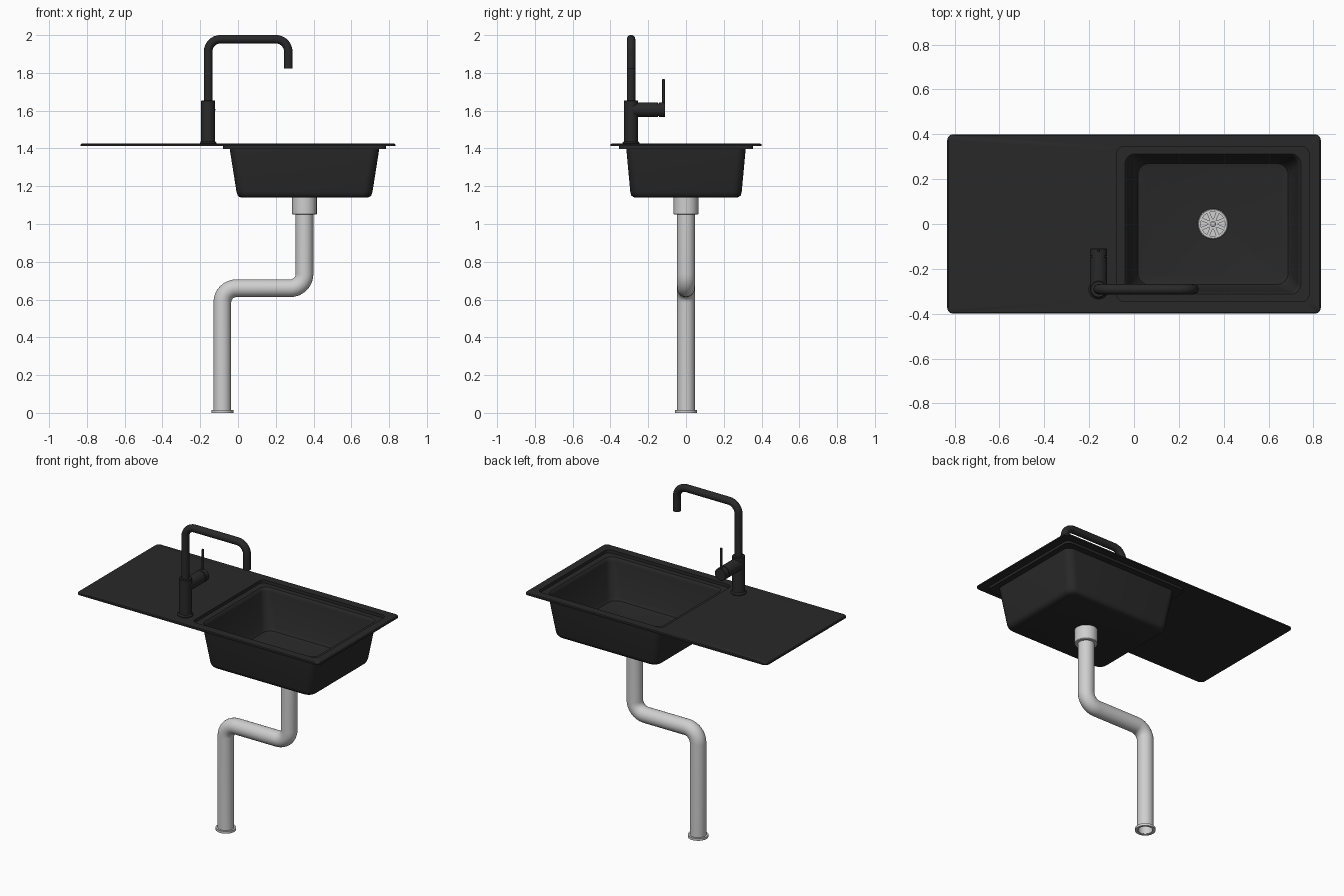
import bpy, bmesh, math
from mathutils import Vector, Matrix

if "Cube" in bpy.data.objects:
    bpy.data.objects.remove(bpy.data.objects["Cube"])


def material(name, v):
    m = bpy.data.materials.new(name)
    m.diffuse_color = (v, v, v, 1)
    m.use_nodes = True
    m.node_tree.nodes["Principled BSDF"].inputs["Base Color"].default_value = m.diffuse_color
    return m


BLACK = material("matt_black", 0.022)
GREY = material("light_grey", 0.62)


def finish(name, bm, mat, angle=35):
    bmesh.ops.recalc_face_normals(bm, faces=bm.faces)
    me = bpy.data.meshes.new(name)
    bm.to_mesh(me)
    bm.free()
    ob = bpy.data.objects.new(name, me)
    bpy.context.collection.objects.link(ob)
    me.materials.append(mat)
    bpy.ops.object.select_all(action='DESELECT')
    ob.select_set(True)
    bpy.context.view_layer.objects.active = ob
    bpy.ops.object.shade_smooth_by_angle(angle=math.radians(angle))
    return ob


def loft(bm, rings, cap=True, closed=False):
    """Skin a list of point rings of equal length."""
    vs = [[bm.verts.new(p) for p in r] for r in rings]
    n = len(vs[0])
    pairs = list(zip(vs, vs[1:])) + ([(vs[-1], vs[0])] if closed else [])
    for a, b in pairs:
        for i in range(n):
            j = (i + 1) % n
            bm.faces.new((a[i], a[j], b[j], b[i]))
    if cap and not closed:
        bm.faces.new(vs[0])
        bm.faces.new(vs[-1])


def round_rect(cx, hx, hy, r, z, seg=6):
    pts = []
    for k, (sx, sy) in enumerate(((1, 1), (-1, 1), (-1, -1), (1, -1))):
        for i in range(seg + 1):
            a = math.pi / 2 * (k + i / seg)
            pts.append((cx + sx * (hx - r) + r * math.cos(a),
                        sy * (hy - r) + r * math.sin(a), z))
    return pts


def lathe(name, profile, mat, origin, axis='Z', n=32, closed=False):
    """Turn a (radius, height) profile around an axis."""
    rot = Matrix.Rotation(-math.pi / 2, 3, 'X') if axis == 'Y' else Matrix.Identity(3)
    bm = bmesh.new()
    loft(bm, [[Vector(origin) + rot @ Vector((r * math.cos(2 * math.pi * i / n),
                                              r * math.sin(2 * math.pi * i / n), h))
               for i in range(n)] for r, h in profile], closed=closed)
    return finish(name, bm, mat)


def fillet(points, radius, seg=8):
    """Round the inner corners of a right-angled path in the xz plane."""
    pts = [Vector(p) for p in points]
    out = [pts[0]]
    for a, b, c in zip(pts, pts[1:], pts[2:]):
        u, v = (a - b).normalized(), (c - b).normalized()
        centre = b + (u + v) * radius
        for i in range(seg + 1):
            t = math.pi / 2 * i / seg
            out.append(centre - v * radius * math.cos(t) - u * radius * math.sin(t))
    return out + [pts[-1]]


def tube(name, path, radius, mat, wall=0.0, n=24):
    def rings(r):
        res = []
        for i, p in enumerate(path):
            t = (path[min(i + 1, len(path) - 1)] - path[max(i - 1, 0)]).normalized()
            if i in (0, len(path) - 1):
                t = Vector((0, 0, round(t.z)))
            y = Vector((0, 1, 0))
            s = t.cross(y)
            res.append([p + r * (math.cos(2 * math.pi * k / n) * y +
                                 math.sin(2 * math.pi * k / n) * s) for k in range(n)])
        return res
    bm = bmesh.new()
    if wall:
        loft(bm, rings(radius) + rings(radius - wall)[::-1], closed=True)
    else:
        loft(bm, rings(radius))
    return finish(name, bm, mat)


# Sink: drainer plate, recessed ledge and bowl in one skin
C = 0.352
bm = bmesh.new()
loft(bm, [round_rect(*r) for r in (
    (C, .315, .250, .03, 1.160),    # bowl floor
    (C, .335, .270, .05, 1.165),
    (C, .348, .282, .06, 1.185),
    (C, .380, .303, .04, 1.385),    # bowl wall
    (C, .383, .306, .04, 1.398),
    (C, .392, .313, .045, 1.406),   # ledge
    (C, .428, .345, .03, 1.406),
    (C, .428, .345, .03, 1.425),    # plate top
    (0, .828, .395, .025, 1.425),
    (0, .833, .400, .028, 1.421),
    (0, .833, .400, .028, 1.413),   # plate underside
    (C, .432, .355, .03, 1.413),
    (C, .432, .355, .03, 1.398),    # flange
    (C, .396, .316, .045, 1.398),
    (C, .360, .295, .05, 1.170),    # outer bowl
    (C, .354, .290, .05, 1.152),
    (C, .344, .280, .045, 1.143),
    (C, .328, .264, .03, 1.139))])
finish("sink_bowl_and_drainer", bm, BLACK)

# Drain strainer: base, rim, hub and spokes
DX = 0.352
lathe("strainer_base", [(.064, 1.155), (.064, 1.163)], GREY, (DX, 0, 0))
lathe("strainer_rim", [(.068, 1.157), (.068, 1.168), (.064, 1.171), (.054, 1.171), (.054, 1.160)],
      GREY, (DX, 0, 0), closed=True)
lathe("strainer_hub", [(.022, 1.160), (.022, 1.171), (.012, 1.171), (.010, 1.174)], GREY, (DX, 0, 0))
bm = bmesh.new()
for k in range(8):
    rot = Matrix.Rotation(math.pi / 4 * (k + .5), 4, 'Z')
    bmesh.ops.create_cube(bm, size=1, matrix=Matrix.Translation((DX, 0, 1.165)) @ rot @
                          Matrix.Translation((.037, 0, 0)) @ Matrix.Diagonal((.038, .014, .012, 1)))
finish("strainer_spokes", bm, GREY)

# Waste pipe with collar and foot ring
lathe("drain_collar", [(.065, 1.142), (.065, 1.054), (.062, 1.05), (.040, 1.05), (.040, 1.142)],
      GREY, (DX, 0, 0), closed=True)
tube("waste_pipe", fillet([(DX, 0, 1.12), (DX, 0, .66), (-.083, 0, .66), (-.083, 0, .002)], .075),
     .047, GREY, wall=.006)
lathe("pipe_foot_ring", [(.058, 0), (.058, .014), (.044, .014), (.044, 0)],
      GREY, (-.083, 0, 0), closed=True)

# Tap body, spout and side handle
TX, TY = -.158, -.291
lathe("tap_body", [(.044, 1.424), (.044, 1.430), (.037, 1.438), (.037, 1.652), (.034, 1.655)],
      BLACK, (TX, TY, 0))
tube("tap_spout", fillet([(TX, TY, 1.64), (TX, TY, 1.978), (.266, TY, 1.978), (.266, TY, 1.822)], .065),
     .0225, BLACK)
lathe("tap_handle", [(.038, 0), (.038, .143), (.033, .143), (.033, .149), (.038, .149),
                     (.038, .179), (.036, .181)], BLACK, (TX, TY, 1.605), axis='Y')
lathe("tap_lever", [(.007, 1.61), (.007, 1.765), (.005, 1.767)], BLACK, (TX, -.119, 0), n=16)
